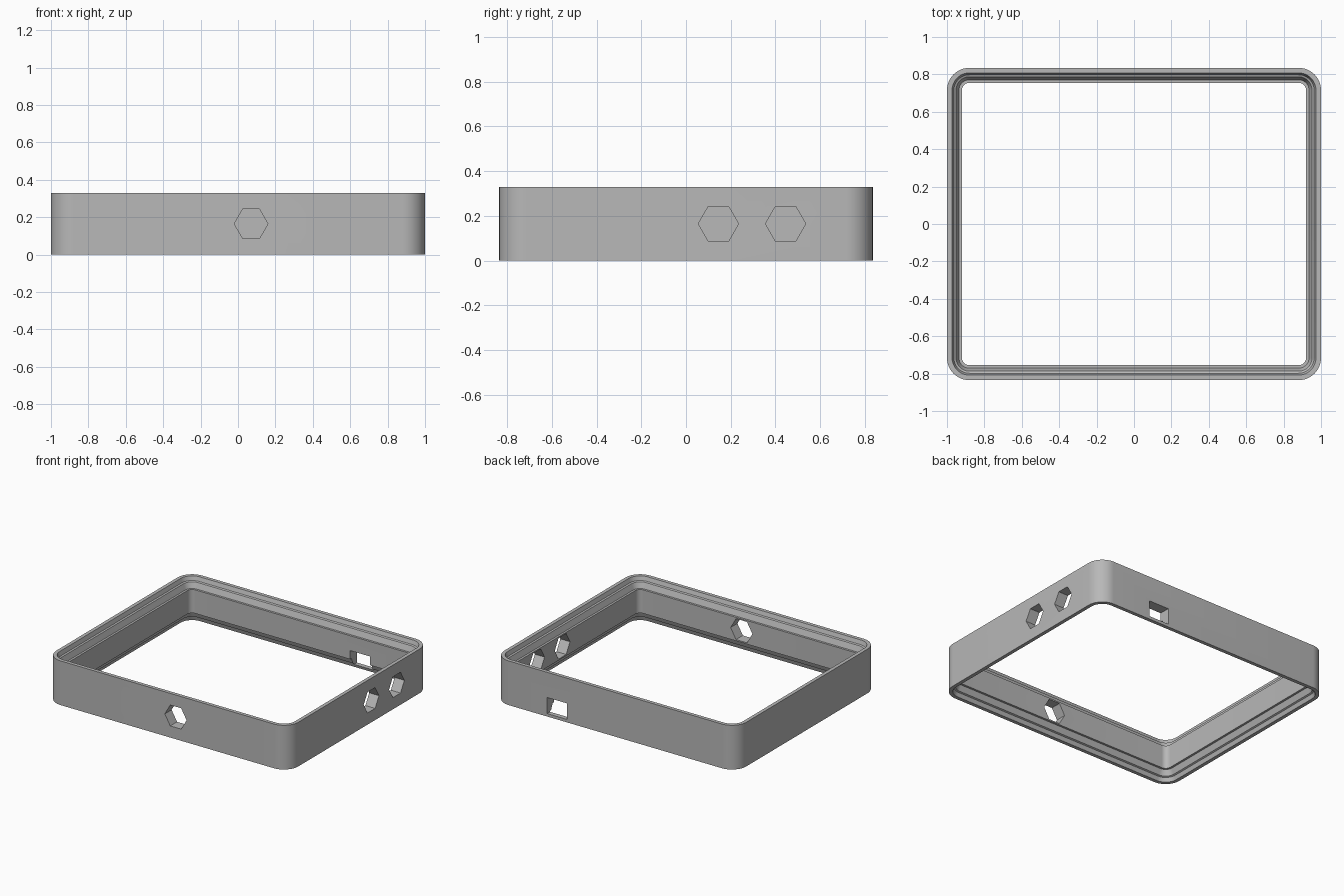
import bpy, bmesh, math
from mathutils import Vector

cube = bpy.data.objects.get("Cube")
if cube:
    bpy.data.objects.remove(cube, do_unlink=True)

HALF_X, HALF_Y, HEIGHT, RADIUS = 1.0, 0.835, 0.33, 0.12
MID = HEIGHT / 2
CORNER_STEPS = 12

grey = bpy.data.materials.new("plain_grey")
grey.use_nodes = True
grey.diffuse_color = (0.48, 0.48, 0.48, 1)
grey.node_tree.nodes["Principled BSDF"].inputs["Base Color"].default_value = (0.48, 0.48, 0.48, 1)


def new_object(name, bm):
    bmesh.ops.recalc_face_normals(bm, faces=bm.faces)
    mesh = bpy.data.meshes.new(name)
    bm.to_mesh(mesh)
    bm.free()
    obj = bpy.data.objects.new(name, mesh)
    bpy.context.collection.objects.link(obj)
    mesh.materials.append(grey)
    return obj


def rounded_ring(bm, inset, z):
    """Rounded rectangle of vertices, inset from the outer wall."""
    ring = []
    for quarter, (sx, sy) in enumerate([(1, 1), (-1, 1), (-1, -1), (1, -1)]):
        for step in range(CORNER_STEPS + 1):
            a = (quarter + step / CORNER_STEPS) * math.pi / 2
            r = RADIUS - inset
            ring.append(bm.verts.new((sx * (HALF_X - RADIUS) + r * math.cos(a),
                                      sy * (HALF_Y - RADIUS) + r * math.sin(a), z)))
    return ring


# Wall section: stepped lip at the top, mirrored at the bottom (inset, depth from rim)
lip = [(0, 0), (0.027, 0), (0.037, 0.03), (0.048, 0.035), (0.064, 0.077), (0.08, 0.077)]
section = [(d, HEIGHT - z) for d, z in lip] + [(d, z) for d, z in reversed(lip)]

bm = bmesh.new()
rings = [rounded_ring(bm, d, z) for d, z in section]
for a, b in zip(rings, rings[1:] + rings[:1]):
    for i in range(len(a)):
        j = (i + 1) % len(a)
        bm.faces.new((a[i], a[j], b[j], b[i]))
frame = new_object("frame_wall", bm)


def prism(name, outline, centre, across, along):
    """Cutter: 2D outline (across, up) extruded through the wall."""
    bm = bmesh.new()
    ends = [[bm.verts.new(centre + across * u + Vector((0, 0, v)) + along * s) for u, v in outline]
            for s in (-0.15, 0.15)]
    for end in ends:
        bm.faces.new(end)
    for i in range(len(outline)):
        j = (i + 1) % len(outline)
        bm.faces.new((ends[0][i], ends[0][j], ends[1][j], ends[1][i]))
    return new_object(name, bm)


X, Y = Vector((1, 0, 0)), Vector((0, 1, 0))
hexagon = [(0.09 * math.cos(i * math.pi / 3), 0.09 * math.sin(i * math.pi / 3)) for i in range(6)]
slot = [(-0.082, -0.06), (0.082, -0.06), (0.082, 0.06), (-0.082, 0.06)]

# Three hexagonal ports and one rectangular slot
cutters = [
    prism("front_port_cutter", hexagon, Vector((0.07, -HALF_Y, MID)), X, Y),
    prism("side_port_cutter_a", hexagon, Vector((HALF_X, 0.145, MID)), Y, X),
    prism("side_port_cutter_b", hexagon, Vector((HALF_X, 0.445, MID)), Y, X),
    prism("back_slot_cutter", slot, Vector((0.48, HALF_Y, 0.082)), X, Y),
]

bpy.ops.object.select_all(action='DESELECT')
frame.select_set(True)
bpy.context.view_layer.objects.active = frame
for cutter in cutters:
    mod = frame.modifiers.new(cutter.name, 'BOOLEAN')
    mod.operation = 'DIFFERENCE'
    mod.solver = 'EXACT'
    mod.object = cutter
    bpy.ops.object.modifier_apply(modifier=mod.name)
    bpy.data.objects.remove(cutter, do_unlink=True)

bpy.ops.object.shade_smooth_by_angle(angle=math.radians(25))
